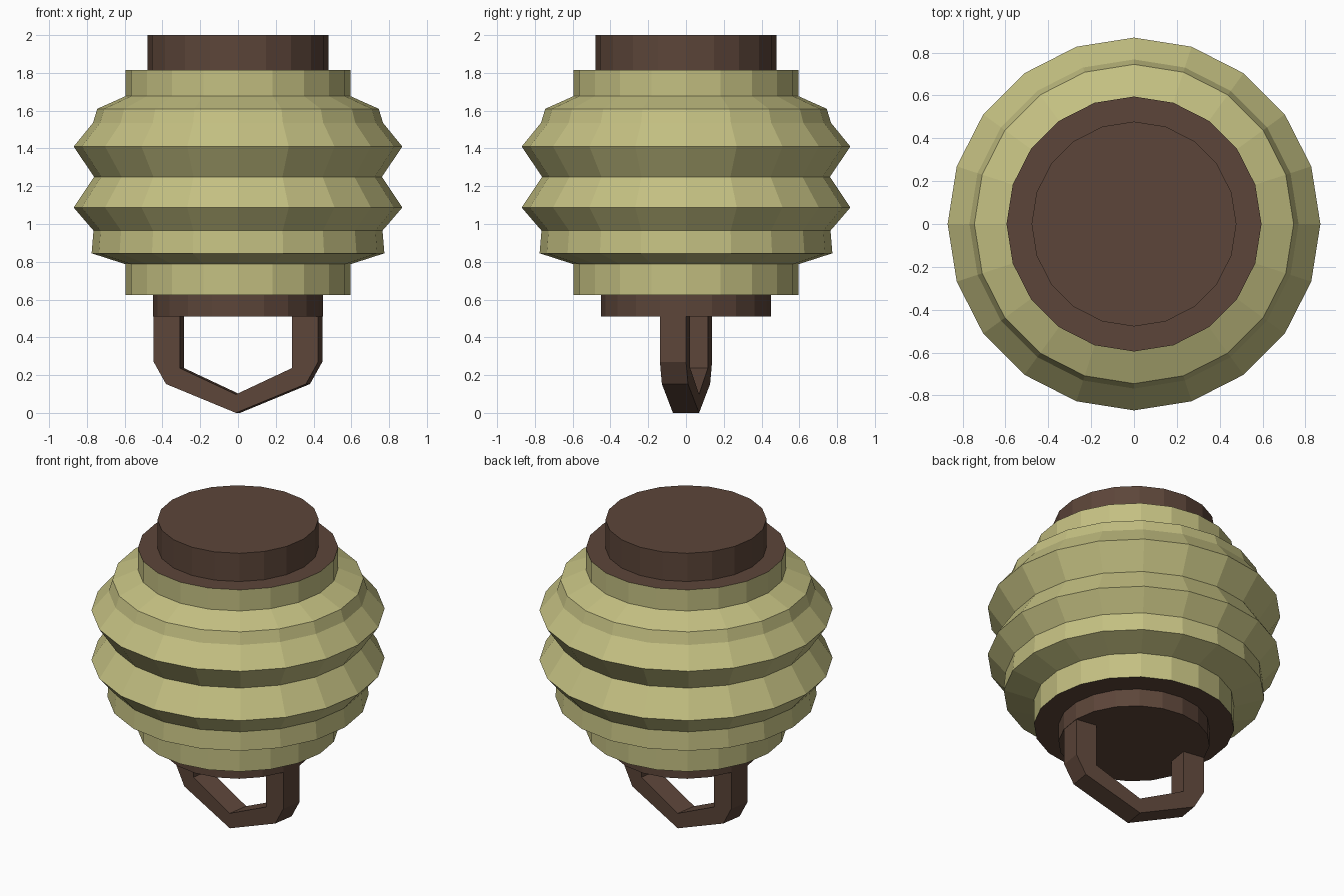
import bpy, bmesh, math

if "Cube" in bpy.data.objects:
    bpy.data.objects.remove(bpy.data.objects["Cube"])

SIDES = 20


def material(name, rgb):
    m = bpy.data.materials.new(name)
    m.diffuse_color = (*rgb, 1.0)
    m.use_nodes = True
    m.node_tree.nodes["Principled BSDF"].inputs["Base Color"].default_value = m.diffuse_color
    return m


KHAKI = material("khaki paper", (0.552, 0.527, 0.223))
BROWN = material("dark brown wood", (0.108, 0.060, 0.041))


def finish(bm, name, mats):
    bmesh.ops.recalc_face_normals(bm, faces=bm.faces)
    me = bpy.data.meshes.new(name)
    bm.to_mesh(me)
    bm.free()
    for m in mats:
        me.materials.append(m)
    ob = bpy.data.objects.new(name, me)
    bpy.context.collection.objects.link(ob)
    return ob


def turned(name, profile, mats):
    """Solid of revolution from (radius, z) pairs; flat ends get the last material."""
    bm = bmesh.new()
    rings = []
    for r, z in profile:
        rings.append([bm.verts.new((r * math.cos(a), r * math.sin(a), z))
                      for a in (2 * math.pi * i / SIDES for i in range(SIDES))])
    for lo, hi in zip(rings, rings[1:]):
        for i in range(SIDES):
            j = (i + 1) % SIDES
            bm.faces.new((lo[i], lo[j], hi[j], hi[i]))
    for ring in (rings[0], rings[-1]):
        bm.faces.new(ring).material_index = len(mats) - 1
    return finish(bm, name, mats)


# Pleated lantern body with brown end rims
turned("pleated_body", [
    (0.595, 0.625), (0.595, 0.787), (0.775, 0.845), (0.765, 0.965),
    (0.87, 1.087), (0.762, 1.25), (0.87, 1.41), (0.768, 1.535),
    (0.745, 1.61), (0.595, 1.677), (0.595, 1.815)], [KHAKI, BROWN])

# Top and bottom caps
turned("top_cap", [(0.478, 1.80), (0.478, 2.0)], [BROWN])
turned("bottom_cap", [(0.449, 0.51), (0.449, 0.64)], [BROWN])

# Pointed hanging loop, lined up with a facet of the bottom cap
outer = [(0.441, 0.52), (0.441, 0.27), (0.375, 0.153)]
inner = [(0.30, 0.52), (0.30, 0.237), (0.30, 0.237)]


def half_to_full(half, tip):
    return half + [(0, tip)] + [(-x, z) for x, z in reversed(half)]


out_path = half_to_full(outer, 0.0)
in_path = half_to_full(inner, 0.098)
bm = bmesh.new()
t = math.radians(-9)
half_depth = 0.07


def place(p, y):
    x, z = p
    return bm.verts.new((x * math.cos(t) - y * math.sin(t),
                         x * math.sin(t) + y * math.cos(t), z))


sections = [[place(o, -half_depth), place(o, half_depth),
             place(i, half_depth), place(i, -half_depth)]
            for o, i in zip(out_path, in_path)]
for a, b in zip(sections, sections[1:]):
    for k in range(4):
        n = (k + 1) % 4
        bm.faces.new((a[k], a[n], b[n], b[k]))
bm.faces.new(sections[0])
bm.faces.new(sections[-1])
bmesh.ops.remove_doubles(bm, verts=bm.verts, dist=0.0005)
finish(bm, "hanging_loop", [BROWN])
